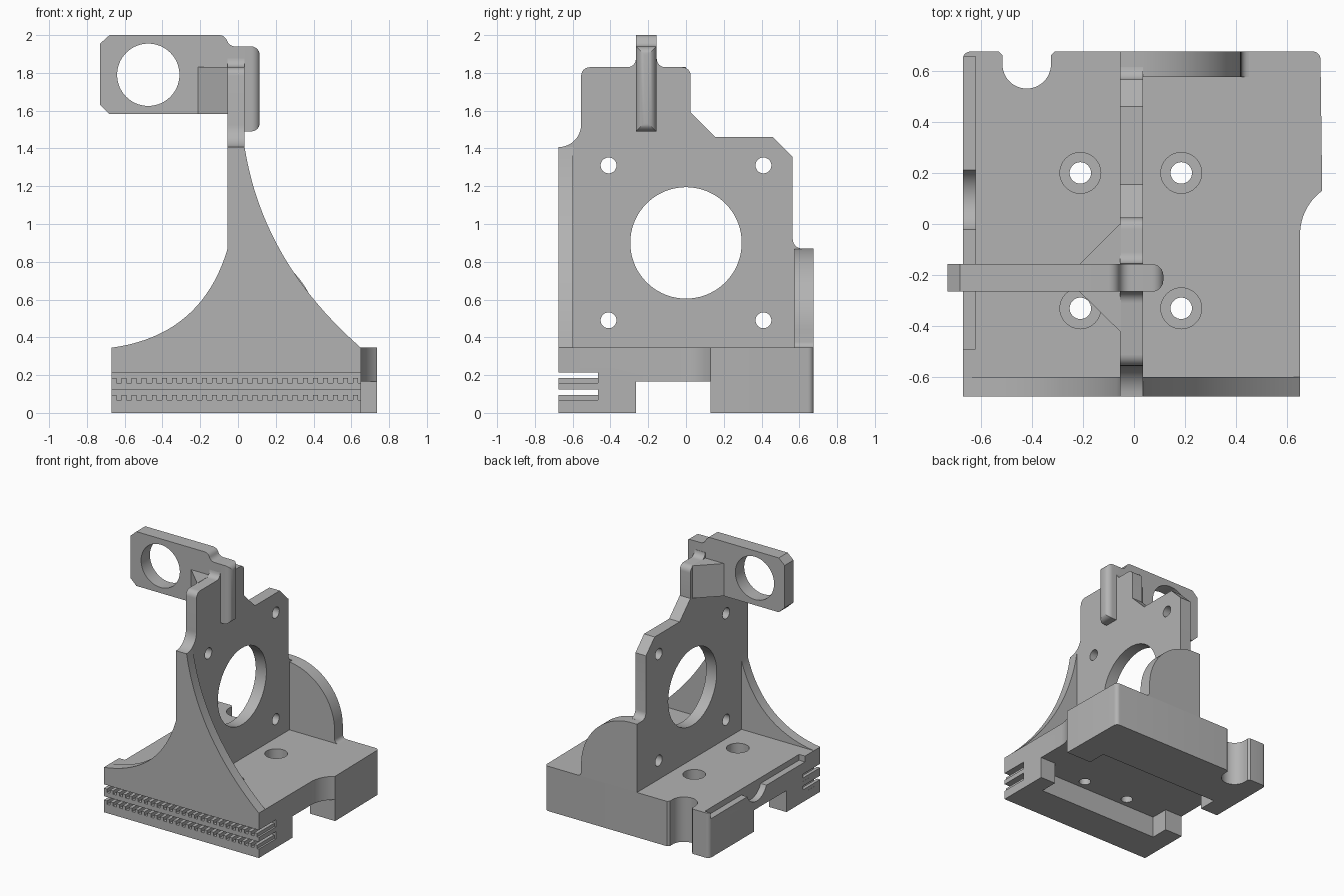
import bpy, bmesh
from math import sin, cos, radians

cube = bpy.data.objects.get("Cube")
if cube:
    bpy.data.objects.remove(cube, do_unlink=True)

GREY = bpy.data.materials.new("matte grey")
GREY.use_nodes = True
GREY.diffuse_color = (0.45, 0.45, 0.45, 1)
GREY.node_tree.nodes["Principled BSDF"].inputs["Base Color"].default_value = (0.45, 0.45, 0.45, 1)


def prism(name, pts, axis, lo, hi):
    """Extrude a 2D outline along an axis from lo to hi."""
    place = {"x": lambda a, b, c: (c, a, b),
             "y": lambda a, b, c: (a, c, b),
             "z": lambda a, b, c: (a, b, c)}[axis]
    bm = bmesh.new()
    rings = [[bm.verts.new(place(a, b, c)) for a, b in pts] for c in (lo, hi)]
    n = len(pts)
    bm.faces.new(rings[0])
    bm.faces.new(rings[1])
    for i in range(n):
        j = (i + 1) % n
        bm.faces.new((rings[0][i], rings[0][j], rings[1][j], rings[1][i]))
    bmesh.ops.recalc_face_normals(bm, faces=bm.faces)
    mesh = bpy.data.meshes.new(name)
    bm.to_mesh(mesh)
    bm.free()
    mesh.materials.append(GREY)
    ob = bpy.data.objects.new(name, mesh)
    bpy.context.collection.objects.link(ob)
    return ob


def arc(cx, cy, r, a0, a1, n=12):
    return [(cx + r * cos(radians(a0 + (a1 - a0) * i / n)),
             cy + r * sin(radians(a0 + (a1 - a0) * i / n))) for i in range(n + 1)]


def disc(cx, cy, r, axis, lo, hi, n=48):
    return prism("cutter", arc(cx, cy, r, 0, 360, n)[:-1], axis, lo, hi)


def box(name, x0, x1, y0, y1, z0, z1):
    return prism(name, [(x0, y0), (x1, y0), (x1, y1), (x0, y1)], "z", z0, z1)


def bezier(p0, p1, p2, n=20):
    return [tuple((1 - t) ** 2 * a + 2 * t * (1 - t) * b + t * t * c
                  for a, b, c in zip(p0, p1, p2)) for t in (i / n for i in range(n + 1))]


def apply_modifier(ob, mod):
    bpy.ops.object.select_all(action="DESELECT")
    bpy.context.view_layer.objects.active = ob
    ob.select_set(True)
    bpy.ops.object.modifier_apply(modifier=mod.name)


def cut(ob, cutters):
    for c in cutters:
        mod = ob.modifiers.new("cut", "BOOLEAN")
        mod.operation = "DIFFERENCE"
        mod.solver = "EXACT"
        mod.object = c
        apply_modifier(ob, mod)
        bpy.data.objects.remove(c, do_unlink=True)


TOP = 0.345           # top of the base block
FRONT, BACK = -0.675, 0.675

# Base block with the stepped right side and rounded back corner
base = prism("base_block",
             [(-0.67, FRONT), (0.65, FRONT)] + arc(0.86, -0.04, 0.21, 180, 126)
             + arc(0.70, 0.645, 0.03, 0, 90, 5) + arc(-0.64, 0.645, 0.03, 90, 180, 5),
             "z", 0, TOP)

# Rail channel and wider bearing pocket underneath
cutters = [box("cutter", -0.8, 0.8, -0.265, 0.13, -0.1, 0.165),
           box("cutter", -0.52, 0.52, -0.405, 0.275, -0.1, 0.165)]

# Counterbored screw holes
for x in (-0.21, 0.185):
    for y in (-0.33, 0.2):
        cutters += [disc(x, y, 0.042, "z", -0.1, 0.5, 32),
                    disc(x, y, 0.08, "z", 0.26, 0.5, 32)]

# Rounded cable notch in the back edge
cutters.append(prism("cutter", [(-0.31, 0.7), (-0.31, 0.675), (-0.325, 0.66)]
                     + arc(-0.42, 0.625, 0.095, 0, -180, 24)
                     + [(-0.515, 0.66), (-0.53, 0.675), (-0.53, 0.7)], "z", -0.1, 0.5))

# Ledge and scooped dip on the far side
cutters += [box("cutter", -0.7, -0.62, -0.49, 0.655, 0.30, 0.5),
            disc(0.095, 0.35, 0.127, "x", -0.7, -0.62)]

# Toothed belt slots in the front
PITCH = 0.0533
for z in (0.185, 0.094):
    outline = [(0.8, z + 0.03), (-0.8, z + 0.03), (-0.8, z)]
    for i in range(28):
        x = -0.75 + i * PITCH
        outline += [(x, z), (x, z - 0.026), (x + 0.027, z - 0.026), (x + 0.027, z)]
    outline.append((0.8, z))
    cutters.append(prism("cutter", outline, "y", -0.8, -0.465))
cut(base, cutters)

# Upright motor plate
plate = prism("motor_plate",
              [(FRONT, TOP - 0.02), (FRONT, 1.407)]
              + arc(-0.675, 1.527, 0.12, -90, 0, 10)
              + arc(-0.51, 1.785, 0.045, 180, 90, 6)
              + arc(-0.31, 1.875, 0.045, -90, 0, 6)
              + arc(-0.11, 1.875, 0.045, 180, 270, 6)
              + arc(-0.02, 1.785, 0.045, 90, 0, 6)
              + [(0.025, 1.59), (0.155, 1.46), (0.46, 1.46), (0.565, 1.355)]
              + arc(0.615, 0.92, 0.05, 180, 270, 6)
              + [(0.615, 0.6), (0.615, TOP - 0.02)],
              "x", -0.055, 0.035)
cut(plate, [disc(0, 0.9, 0.295, "x", -0.2, 0.2, 72)]
    + [disc(y, z, 0.042, "x", -0.2, 0.2, 32) for y in (-0.41, 0.41) for z in (0.49, 1.31)])

# Front rib sweeping down on both sides of the plate
prism("front_rib",
      [(-0.67, TOP - 0.02)] + bezier((-0.67, TOP), (-0.19, 0.41), (-0.055, 0.87))
      + [(-0.055, 1.407)] + bezier((0.035, 1.407), (0.13, 0.80), (0.65, TOP))
      + [(0.65, TOP - 0.02)],
      "y", FRONT, -0.598)

# Rounded rear wall
prism("rear_wall",
      [(-0.055, TOP - 0.02), (-0.055, 0.87)] + arc(-0.01, 0.44, 0.43, 90, 0, 24)
      + arc(0.45, TOP + 0.03, 0.03, 180, 270, 5) + [(0.45, TOP - 0.02)],
      "y", 0.575, BACK)

# Sensor arm with its round hole
Y0, Y1 = -0.265, -0.157
arm = prism("sensor_arm",
            [(-0.73, 1.63), (-0.68, 1.582), (0.0, 1.582), (0.0, 2.0 - 0.06),
             (-0.01, 1.94)] + arc(-0.015, 1.985, 0.045, 265, 205, 6)
            + arc(-0.1, 1.955, 0.045, 25, 90, 6) + [(-0.68, 2.0), (-0.73, 1.955)],
            "y", Y0, Y1)
cut(arm, [disc(-0.475, 1.79, 0.165, "y", -0.5, 0.1, 64)])

# Round-nosed hook wrapping over the plate edge
hook = box("arm_hook", -0.03, 0.115, Y0, Y1, 1.49, 1.94)
bevel = hook.modifiers.new("round", "BEVEL")
bevel.width = 0.045
bevel.segments = 6
bevel.limit_method = "WEIGHT"
weights = hook.data.attributes.new("bevel_weight_edge", "FLOAT", "EDGE")
for edge in hook.data.edges:
    a, b = (hook.data.vertices[i].co for i in edge.vertices)
    weights.data[edge.index].value = 1.0 if a.x > 0.1 and b.x > 0.1 else 0.0
apply_modifier(hook, bevel)

# Wedge gussets between arm and plate
prism("arm_gusset", [(-0.05, 0.0), (-0.055, 0.0), (-0.213, Y1), (-0.213, Y0),
                     (-0.055, -0.42), (-0.05, -0.42)], "z", 1.582, 1.832)

# Smooth curved faces while keeping crisp edges
for ob in list(bpy.context.scene.objects):
    if ob.type == "MESH":
        bpy.ops.object.select_all(action="DESELECT")
        ob.select_set(True)
        bpy.context.view_layer.objects.active = ob
        bpy.ops.object.shade_smooth_by_angle(angle=radians(30))
